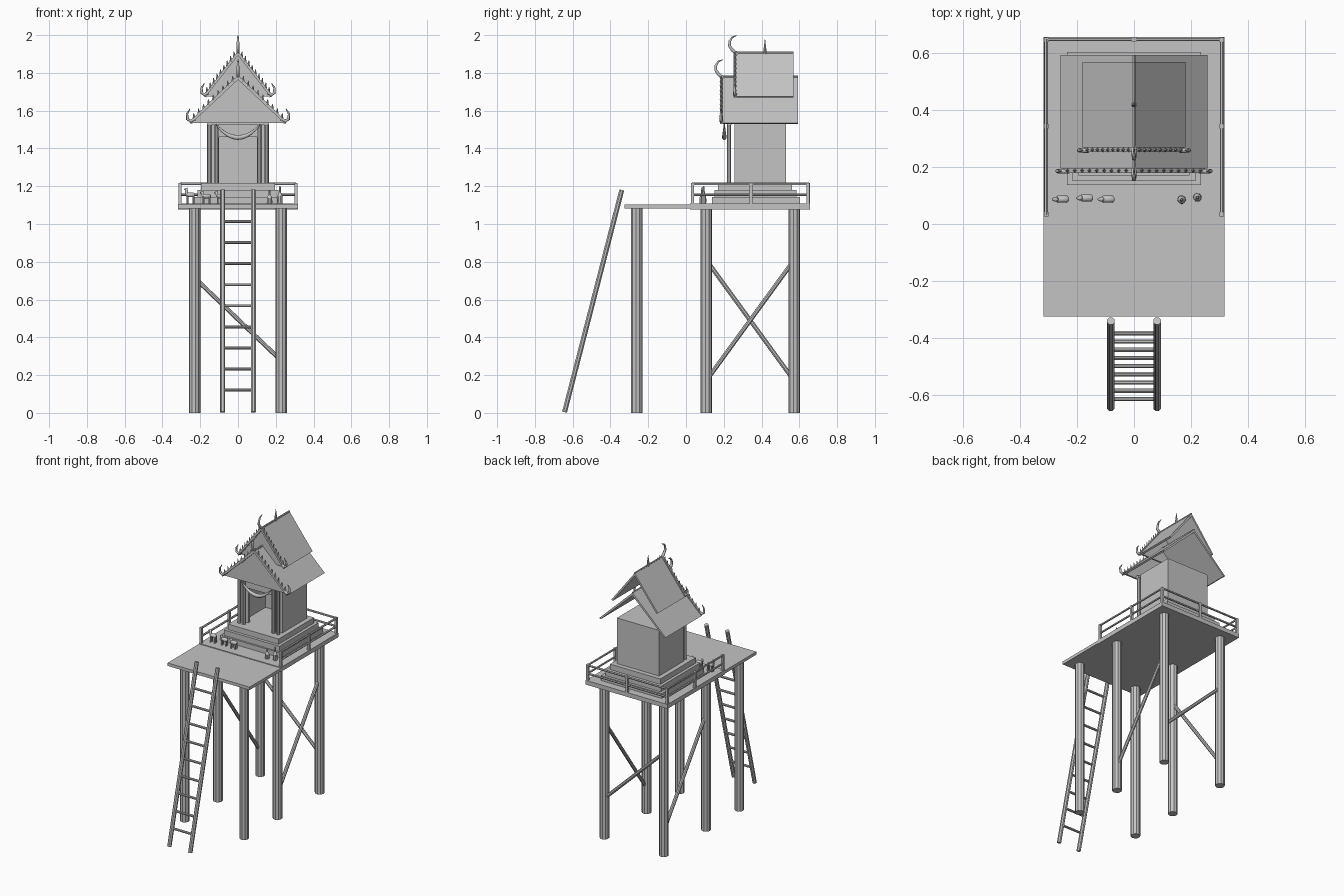
import bpy, bmesh, math
from mathutils import Vector

if "Cube" in bpy.data.objects:
    bpy.data.objects.remove(bpy.data.objects["Cube"])

grey = bpy.data.materials.new("plain_grey")
grey.diffuse_color = (0.55, 0.55, 0.55, 1)
grey.use_nodes = True
grey.node_tree.nodes["Principled BSDF"].inputs["Base Color"].default_value = grey.diffuse_color


def finish(name, bm, smooth=False):
    bmesh.ops.recalc_face_normals(bm, faces=bm.faces)
    me = bpy.data.meshes.new(name)
    bm.to_mesh(me)
    bm.free()
    me.materials.append(grey)
    for p in me.polygons:
        p.use_smooth = smooth and len(p.vertices) == 4
    ob = bpy.data.objects.new(name, me)
    bpy.context.collection.objects.link(ob)
    return ob


def box(name, x0, x1, y0, y1, z0, z1):
    bm = bmesh.new()
    bmesh.ops.create_cube(bm, size=1)
    for v in bm.verts:
        v.co = ((x0 + x1) / 2 + v.co.x * (x1 - x0),
                (y0 + y1) / 2 + v.co.y * (y1 - y0),
                (z0 + z1) / 2 + v.co.z * (z1 - z0))
    return finish(name, bm)


def tube(name, pts, radii, sides=8, smooth=False):
    """Loft round rings along a path with a radius per point."""
    pts = [Vector(p) for p in pts]
    if not isinstance(radii, (list, tuple)):
        radii = [radii] * len(pts)
    bm = bmesh.new()
    rings, u = [], None
    for i, p in enumerate(pts):
        t = (pts[min(i + 1, len(pts) - 1)] - pts[max(i - 1, 0)]).normalized()
        if u is None:
            u = t.orthogonal()
        u = (u - t * u.dot(t)).normalized()
        w = t.cross(u)
        rings.append([bm.verts.new(p + radii[i] * (u * math.cos(a) + w * math.sin(a)))
                      for a in (2 * math.pi * (k + .5) / sides for k in range(sides))])
    for a, b in zip(rings, rings[1:]):
        for k in range(sides):
            n = (k + 1) % sides
            bm.faces.new((a[k], a[n], b[n], b[k]))
    bm.faces.new(rings[0][::-1])
    bm.faces.new(rings[-1])
    return finish(name, bm, smooth)


def prism(name, outline, y0, y1):
    """Extrude an x-z outline along y."""
    bm = bmesh.new()
    f = bm.faces.new([bm.verts.new((x, y0, z)) for x, z in outline])
    r = bmesh.ops.extrude_face_region(bm, geom=[f])
    for v in r["geom"]:
        if isinstance(v, bmesh.types.BMVert):
            v.co.y = y1
    return finish(name, bm)


# Legs and decks
for x in (-0.23, 0.23):
    for y in (-0.26, 0.107, 0.573):
        tube("leg", [(x, y, 0), (x, y, 1.085)], 0.031, 10)
box("front_deck", -0.317, 0.317, -0.325, 0.022, 1.082, 1.103)
box("back_deck", -0.317, 0.317, 0.022, 0.656, 1.078, 1.108)

# Diagonal braces
tube("left_brace", [(-0.23, 0.107, 0.81), (-0.23, 0.573, 0.17)], 0.012)
tube("right_brace", [(0.23, 0.107, 0.17), (0.23, 0.573, 0.81)], 0.012)
tube("back_brace", [(-0.23, 0.573, 0.715), (0.23, 0.573, 0.275)], 0.012)

# Ladder
bot, top = Vector((0, -0.643, 0.004)), Vector((0, -0.34, 1.18))
for s in (-1, 1):
    off = Vector((s * 0.081, 0, 0))
    tube("ladder_rail", [bot + off, top + off], 0.014)
for i in range(9):
    p = bot.lerp(top, (0.117 + i * 0.112) / 1.18)
    tube("ladder_rung", [p - Vector((0.08, 0, 0)), p + Vector((0.08, 0, 0))], 0.008)

# Railing on three sides
for z in (1.155, 1.212):
    for s in (-1, 1):
        tube("side_rail", [(s * 0.308, 0.032, z), (s * 0.308, 0.648, z)], 0.007, 6)
    tube("back_rail", [(-0.308, 0.648, z), (0.308, 0.648, z)], 0.007, 6)
for x, y in [(s * 0.308, y) for s in (-1, 1) for y in (0.034, 0.343, 0.646)] + [(0, 0.648)]:
    box("rail_post", x - 0.008, x + 0.008, y - 0.008, y + 0.008, 1.1, 1.218)

# Stepped plinth
box("plinth_lower", -0.235, 0.235, 0.137, 0.603, 1.105, 1.142)
box("plinth_middle", -0.215, 0.215, 0.15, 0.585, 1.14, 1.18)
box("plinth_upper", -0.195, 0.195, 0.17, 0.562, 1.178, 1.218)

# House with open doorway
for s in (-1, 1):
    a, b = sorted((s * 0.145, s * 0.163))
    box("side_wall", a, b, 0.26, 0.53, 1.215, 1.535)
    a, b = sorted((s * 0.1, s * 0.163))
    box("door_jamb", a, b, 0.258, 0.275, 1.215, 1.535)
    for x in (0.115, 0.15):
        tube("porch_column", [(s * x, 0.228, 1.215), (s * x, 0.228, 1.54)], 0.012)
box("back_wall", -0.163, 0.163, 0.512, 0.53, 1.215, 1.535)
box("ceiling", -0.163, 0.163, 0.258, 0.53, 1.52, 1.537)
box("lintel", -0.145, 0.145, 0.258, 0.275, 1.46, 1.535)
box("porch_beam", -0.163, 0.163, 0.216, 0.24, 1.525, 1.545)

# Hanging garland
n = 14
tube("garland", [(0.118 * (2 * i / n - 1), 0.203, 1.458 + 0.07 * (2 * i / n - 1) ** 2)
                 for i in range(n + 1)],
     [0.003 + 0.01 * math.sin(math.pi * i / n) for i in range(n + 1)], 8, True)


def roof(tag, w, eave, apex, y0, y1, hook):
    t = 0.02
    prism(tag + "_roof", [(-w, eave), (0, apex), (w, eave),
                          (w - 0.012, eave - 0.005), (0, apex - t), (-w + 0.012, eave - 0.005)], y0, y1)
    prism(tag + "_gable", [(-w + 0.012, eave), (w - 0.012, eave), (0, apex - 0.01)], y0 + 0.002, y0 + 0.014)
    tube(tag + "_ridge", [(0, y0, apex), (0, y1, apex)], 0.006, 6)
    for s in (-1, 1):
        # bargeboard with a row of pointed teeth
        prism(tag + "_bargeboard", [(0, apex + 0.008), (s * w * 0.97, eave + 0.015),
                                    (s * w * 0.97, eave - 0.005), (0, apex - 0.016)], y0 - 0.016, y0 + 0.001)
        for i in range(1, 10):
            f = i / 10
            x, z = s * w * f, apex + (eave - apex) * f
            tube(tag + "_tooth", [(x, y0 - 0.008, z), (x + s * 0.004, y0 - 0.008, z + 0.028)],
                 [0.009, 0.001], 4)
        # upturned hook at the eave
        tube(tag + "_eave_hook", [(s * x, y0 - 0.01, z) for x, z in hook],
             [0.009, 0.009, 0.008, 0.006, 0.002], 8, True)
    # curved horn at the front of the ridge
    horn = [(0.005, -0.01), (-0.022, 0.012), (-0.038, 0.035), (-0.037, 0.058), (-0.024, 0.08), (0, 0.09)]
    tube(tag + "_ridge_horn", [(0, y0 + a, apex + b) for a, b in horn],
         [0.008, 0.009, 0.008, 0.007, 0.005, 0.002], 8, True)


roof("lower", 0.257, 1.535, 1.78, 0.195, 0.592,
     [(0.228, 1.558), (0.25, 1.545), (0.267, 1.555), (0.27, 1.583), (0.254, 1.61)])
roof("upper", 0.18, 1.675, 1.908, 0.268, 0.568,
     [(0.16, 1.695), (0.178, 1.684), (0.192, 1.694), (0.193, 1.72), (0.178, 1.745)])
tube("ridge_spire", [(0, 0.418, 1.9), (0, 0.418, 1.925), (0, 0.418, 1.978)], [0.01, 0.008, 0.001], 8)


# Offerings: small animal figures and bottles
for x, y, h in ((-0.25, 0.087, 0.012), (-0.165, 0.091, 0), (-0.09, 0.087, 0)):
    z = 1.148 + h * 0.5
    tube("figure_body", [(x - 0.026, y, z), (x - 0.018, y, z), (x + 0.015, y, z), (x + 0.022, y, z)],
         [0.006, 0.013, 0.013, 0.006], 8, True)
    tube("figure_head", [(x - 0.02, y, z + 0.004), (x - 0.025, y, z + 0.022 + h), (x - 0.036, y, z + 0.016 + h)],
         [0.008, 0.009, 0.004], 8, True)
    for a in (-0.017, 0.014):
        for b in (-0.008, 0.008):
            tube("figure_leg", [(x + a, y + b, 1.105), (x + a, y + b, z)], 0.005, 6)
for x, y, h in ((0.167, 0.085, 0.075), (0.222, 0.093, 0.095)):
    tube("bottle", [(x, y, 1.105 + h * f) for f in (0, 0.1, 0.45, 0.65, 0.95, 1)],
         [0.012, 0.015, 0.014, 0.006, 0.005, 0.003], 10)
